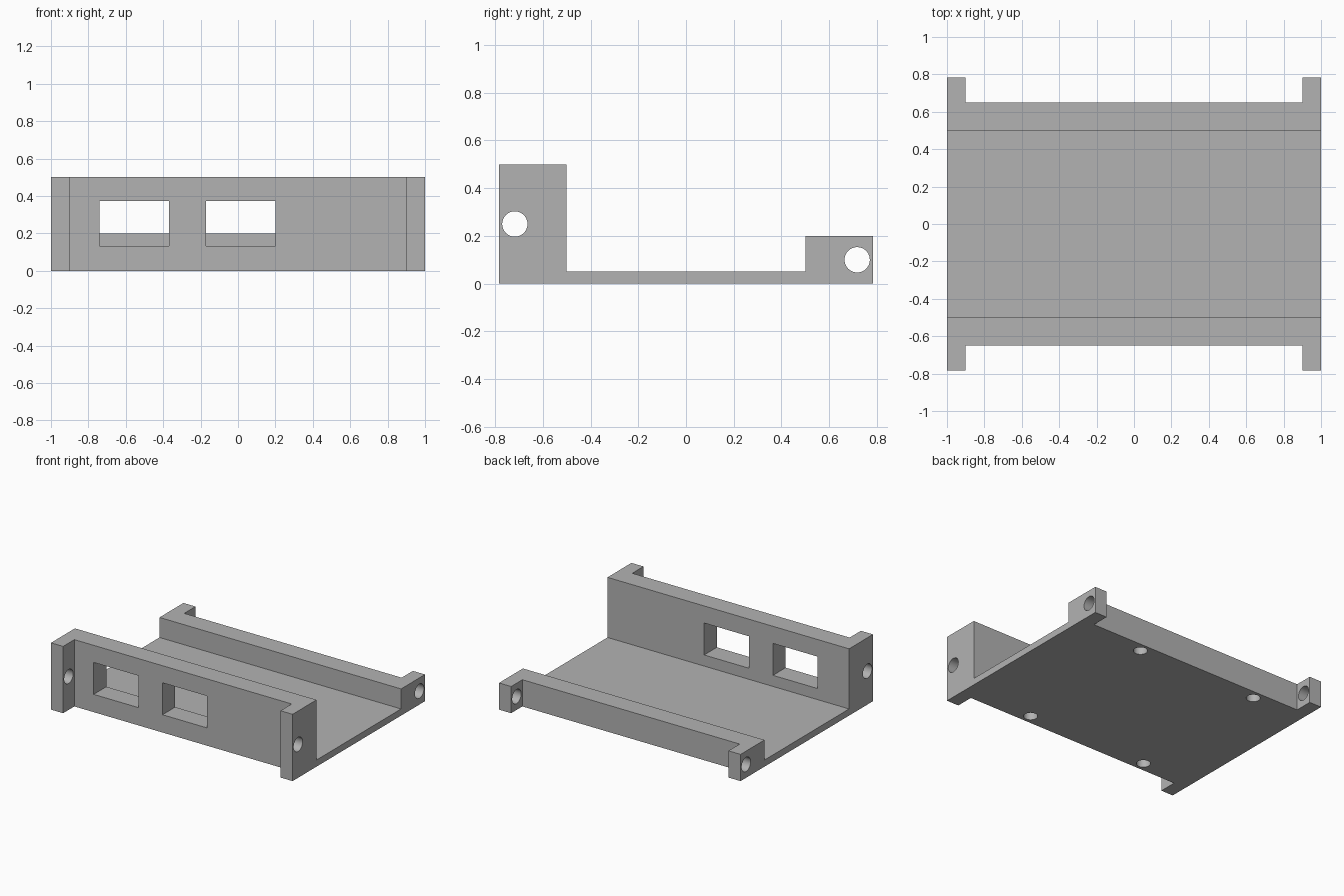
import bpy
import bmesh
from math import radians
from mathutils import Matrix, Vector

default = bpy.data.objects.get("Cube")
if default:
    bpy.data.objects.remove(default, do_unlink=True)

HALF_Y = 0.783    # outer end of the corner posts
WALL_OUT = 0.65   # outer face of the walls
WALL_IN = 0.50    # inner face of the walls
POST_IN = 0.90    # inner face of the corner posts


def new_object(name, bm):
    bmesh.ops.recalc_face_normals(bm, faces=bm.faces)
    mesh = bpy.data.meshes.new(name)
    bm.to_mesh(mesh)
    bm.free()
    obj = bpy.data.objects.new(name, mesh)
    bpy.context.collection.objects.link(obj)
    return obj


def add_box(bm, low, high):
    low, high = Vector(low), Vector(high)
    matrix = Matrix.Translation((low + high) / 2) @ Matrix.Diagonal((*(high - low), 1))
    bmesh.ops.create_cube(bm, size=1, matrix=matrix)


def add_cylinder(bm, centre, radius, depth, axis="Z"):
    matrix = Matrix.Translation(centre)
    if axis == "X":
        matrix = matrix @ Matrix.Rotation(radians(90), 4, "Y")
    bmesh.ops.create_cone(bm, cap_ends=True, segments=48, radius1=radius,
                          radius2=radius, depth=depth, matrix=matrix)


# Tray: side profile with tall front wall, thin floor and low back wall
profile = [(-HALF_Y, 0), (HALF_Y, 0), (HALF_Y, 0.2), (WALL_IN, 0.2),
           (WALL_IN, 0.05), (-WALL_IN, 0.05), (-WALL_IN, 0.5), (-HALF_Y, 0.5)]
bm = bmesh.new()
side = bm.faces.new([bm.verts.new((-1, y, z)) for y, z in profile])
extruded = bmesh.ops.extrude_face_region(bm, geom=[side])
bmesh.ops.translate(bm, vec=(2, 0, 0),
                    verts=[v for v in extruded["geom"] if isinstance(v, bmesh.types.BMVert)])
tray = new_object("mounting_tray", bm)

# Cutters: end recesses, windows, post holes and blind holes underneath
bm = bmesh.new()
add_box(bm, (-POST_IN, -1, -0.2), (POST_IN, -WALL_OUT, 0.7))
add_box(bm, (-POST_IN, WALL_OUT, -0.2), (POST_IN, 1, 0.7))
recesses = new_object("recess_cutter", bm)

bm = bmesh.new()
for left in (-0.74, -0.17):
    add_box(bm, (left, -0.7, 0.133), (left + 0.37, -0.4, 0.372))
for y, z in ((-0.717, 0.25), (0.717, 0.1)):
    for x in (-0.95, 0.95):
        add_cylinder(bm, (x, y, z), 0.053, 0.2, "X")
for x in (-0.57, 0.43):
    for y in (-0.58, 0.58):
        add_cylinder(bm, (x, y, 0), 0.048, 0.2)
holes = new_object("hole_cutter", bm)

bpy.context.view_layer.objects.active = tray
for cutter in (recesses, holes):
    cutter.hide_render = True
    cut = tray.modifiers.new(cutter.name, "BOOLEAN")
    cut.operation = "DIFFERENCE"
    cut.solver = "EXACT"
    cut.object = cutter
    bpy.ops.object.modifier_apply(modifier=cut.name)
    bpy.data.objects.remove(cutter, do_unlink=True)

# Material
grey = bpy.data.materials.new("plain_grey")
grey.use_nodes = True
colour = (0.45, 0.45, 0.45, 1)
grey.diffuse_color = colour
grey.node_tree.nodes["Principled BSDF"].inputs["Base Color"].default_value = colour
tray.data.materials.clear()
tray.data.materials.append(grey)

# Round hole walls smooth, all edges sharp
bpy.ops.object.select_all(action="DESELECT")
tray.select_set(True)
bpy.ops.object.shade_smooth_by_angle(angle=radians(30))
